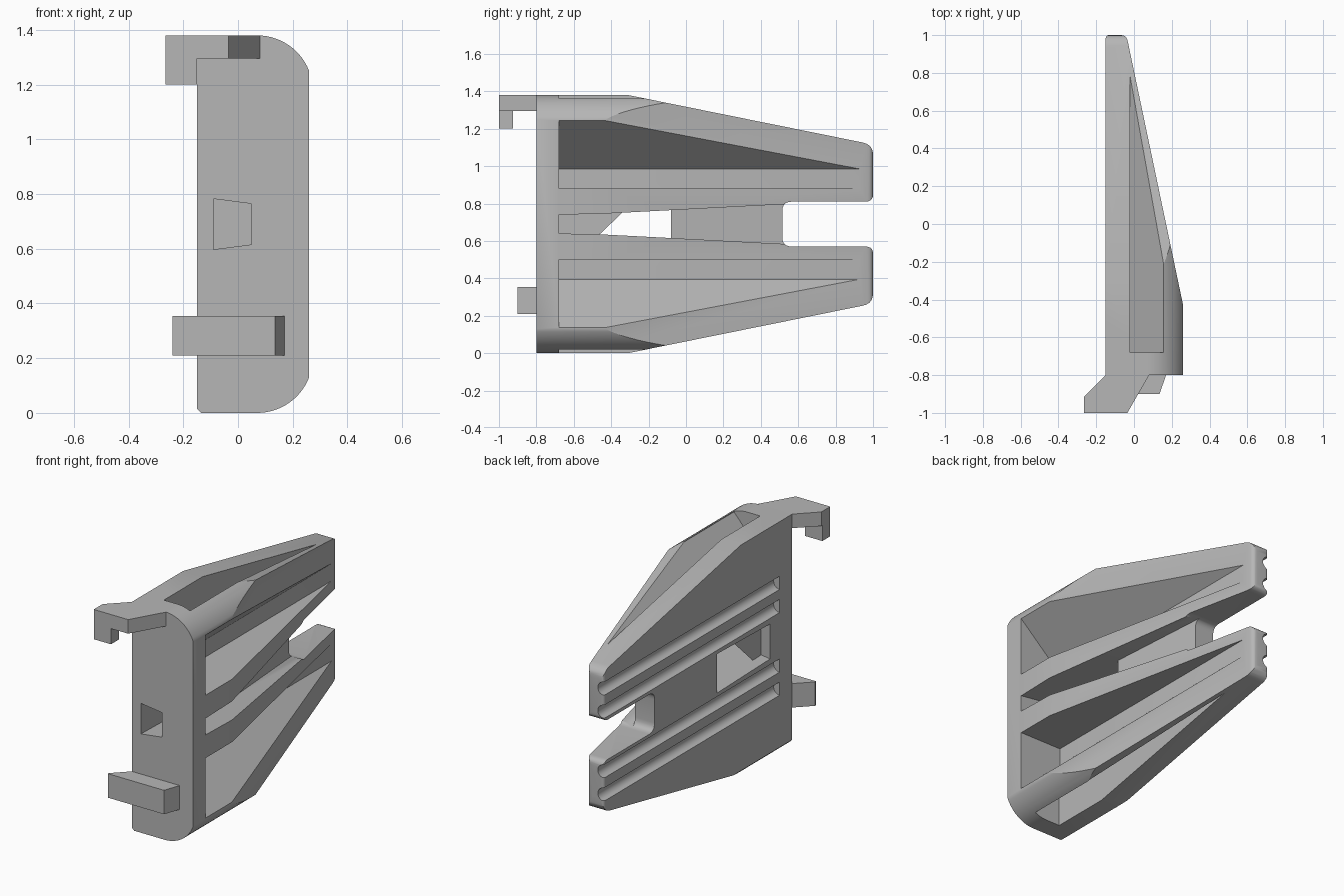
import bpy, bmesh, math
from mathutils import Vector

if "Cube" in bpy.data.objects:
    bpy.data.objects.remove(bpy.data.objects["Cube"])

MID = 0.69  # the body is symmetric about this height

plastic = bpy.data.materials.new("grey_plastic")
plastic.diffuse_color = (0.47, 0.47, 0.47, 1)
plastic.use_nodes = True
plastic.node_tree.nodes["Principled BSDF"].inputs["Base Color"].default_value = plastic.diffuse_color


def loft(name, a, b):
    """Solid between two matching loops of 3D points."""
    bm = bmesh.new()
    va = [bm.verts.new(p) for p in a]
    vb = [bm.verts.new(p) for p in b]
    n = len(va)
    bm.faces.new(va)
    bm.faces.new(vb[::-1])
    for i in range(n):
        bm.faces.new((va[i], vb[i], vb[(i + 1) % n], va[(i + 1) % n]))
    bmesh.ops.recalc_face_normals(bm, faces=bm.faces[:])
    me = bpy.data.meshes.new(name)
    bm.to_mesh(me)
    bm.free()
    me.materials.append(plastic)
    ob = bpy.data.objects.new(name, me)
    bpy.context.collection.objects.link(ob)
    return ob


def prism(name, axis, pts, lo, hi):
    """Extrude a 2D outline along an axis; pts are the other two coordinates."""
    def place(p, t):
        q = list(p)
        q.insert("xyz".index(axis), t)
        return Vector(q)
    return loft(name, [place(p, lo) for p in pts], [place(p, hi) for p in pts])


def boolean(target, tool, op="DIFFERENCE"):
    m = target.modifiers.new("cut", "BOOLEAN")
    m.operation, m.object, m.solver = op, tool, "EXACT"
    bpy.context.view_layer.objects.active = target
    bpy.ops.object.modifier_apply(modifier=m.name)
    bpy.data.objects.remove(tool, do_unlink=True)


def rounded(p, prev, nxt, r, n=5):
    """Soft corner at p as a short quadratic curve."""
    p, prev, nxt = Vector(p), Vector(prev), Vector(nxt)
    a, b = p + (prev - p).normalized() * r, p + (nxt - p).normalized() * r
    return [tuple(a * (1 - t) ** 2 + p * 2 * t * (1 - t) + b * t * t)
            for t in (i / n for i in range(n + 1))]


def flip(pts):
    """Mirror (u, z) points about the middle height."""
    return [(u, 2 * MID - z) for u, z in pts]


# Body: front profile with two large rounded corners
R = 0.204
end = math.asin(0.19 / R)
arc = [(0.07 + R * math.sin(end * i / 14), 1.38 - R + R * math.cos(end * i / 14))
       for i in range(15)]
body = prism("bracket_body", "y",
             [(-0.15, 0.015), (-0.15, 1.38)] + arc + flip(arc)[::-1] + [(-0.135, 0)],
             -0.8, 1.0)

# Side outline: tapers to the tip, split into two prongs
tip_low = rounded((1, 0.265), (-0.3, 0), (1, 0.57), 0.055)
prong_in = rounded((1, 0.57), (1, 0.27), (0.53, 0.57), 0.04)
slot_end = rounded((0.515, 0.57), (1, 0.57), (0.515, MID), 0.05)
half = [(-0.9, 0), (-0.31, 0)] + tip_low + prong_in + slot_end
boolean(body, prism("side_tool", "x", half + flip(half)[::-1], -0.5, 0.5), "INTERSECT")

# Plan outline: the open side slopes back to a thin tip
plan = [(-0.3, -0.9), (0.26, -0.9), (0.26, -0.43)]
plan += rounded((-0.04, 1.0), (0.26, -0.43), (-0.15, 1.0), 0.03)
plan += rounded((-0.15, 1.0), (-0.04, 1.0), (-0.15, 0), 0.02) + [(-0.15, 0.6)]
plan[-1] = (-0.15, 0.9)
plan += [(-0.3, 0.9)]
boolean(body, prism("plan_tool", "z", plan, -0.5, 2), "INTERSECT")

# Pockets, mirrored above and below
side_pocket = [(0.5, 0.88), (-0.025, 0.88), (-0.025, 0.985), (0.26, 1.243), (0.5, 1.46)]
edge_pocket = [(-0.02, 1.16), (0.155, 1.358), (0.155, 1.6), (-0.02, 1.6)]
for f in (lambda p: p, flip):
    boolean(body, prism("side_pocket_tool", "y", f(side_pocket), -0.68, 1.2))
    boolean(body, prism("edge_pocket_tool", "y", f(edge_pocket), -0.68, 1.2))


# Central slot with drafted walls
def section(y, x0, x1):
    def hw(x):
        return 0.05 + 0.13 * (0.26 - x) + 0.025 * (y + 0.68)
    return [(x0, y, MID - hw(x0)), (x1, y, MID - hw(x1)),
            (x1, y, MID + hw(x1)), (x0, y, MID + hw(x0))]


for y0, xa, y1, xb, top in ((-0.68, -0.09, -0.08, -0.09, 0.4),
                            (-0.08, 0.05, 0.56, -0.025, 0.4),
                            (-0.59, -0.3, -0.08, -0.3, 0.0),
                            (-0.9, -0.09, -0.6, -0.09, 0.05)):
    boolean(body, loft("slot_tool", section(y0, xa, top), section(y1, xb, top)))

# Round grip grooves along the back
for z in (0.37, 0.51, 0.87, 1.01):
    ring = [(-0.15 + 0.04 * math.cos(math.tau * i / 20),
             z + 0.04 * math.sin(math.tau * i / 20)) for i in range(20)]
    boolean(body, prism("groove_tool", "y", ring, -0.68, 1.2))

# Upper hook with its downturned lip
hook = [(-0.15, -0.8), (-0.265, -0.915), (-0.265, -1), (-0.035, -1), (0.08, -0.8)]
prism("upper_hook", "z", hook, 1.295, 1.38)
lip = [(-0.265, -1), (-0.15, -1), (-0.15, -0.925), (-0.265, -0.925)]
prism("hook_lip", "z", lip, 1.2, 1.3)

# Lower clip
clip = [(-0.15, -0.8), (-0.24, -0.89), (-0.24, -0.9), (0.135, -0.9), (0.17, -0.8)]
prism("lower_clip", "z", clip, 0.21, 0.355)

# Smooth the rounded surfaces, keep the hard edges
bpy.ops.object.select_all(action="DESELECT")
body.select_set(True)
bpy.context.view_layer.objects.active = body
bpy.ops.object.shade_smooth_by_angle(angle=math.radians(25))
